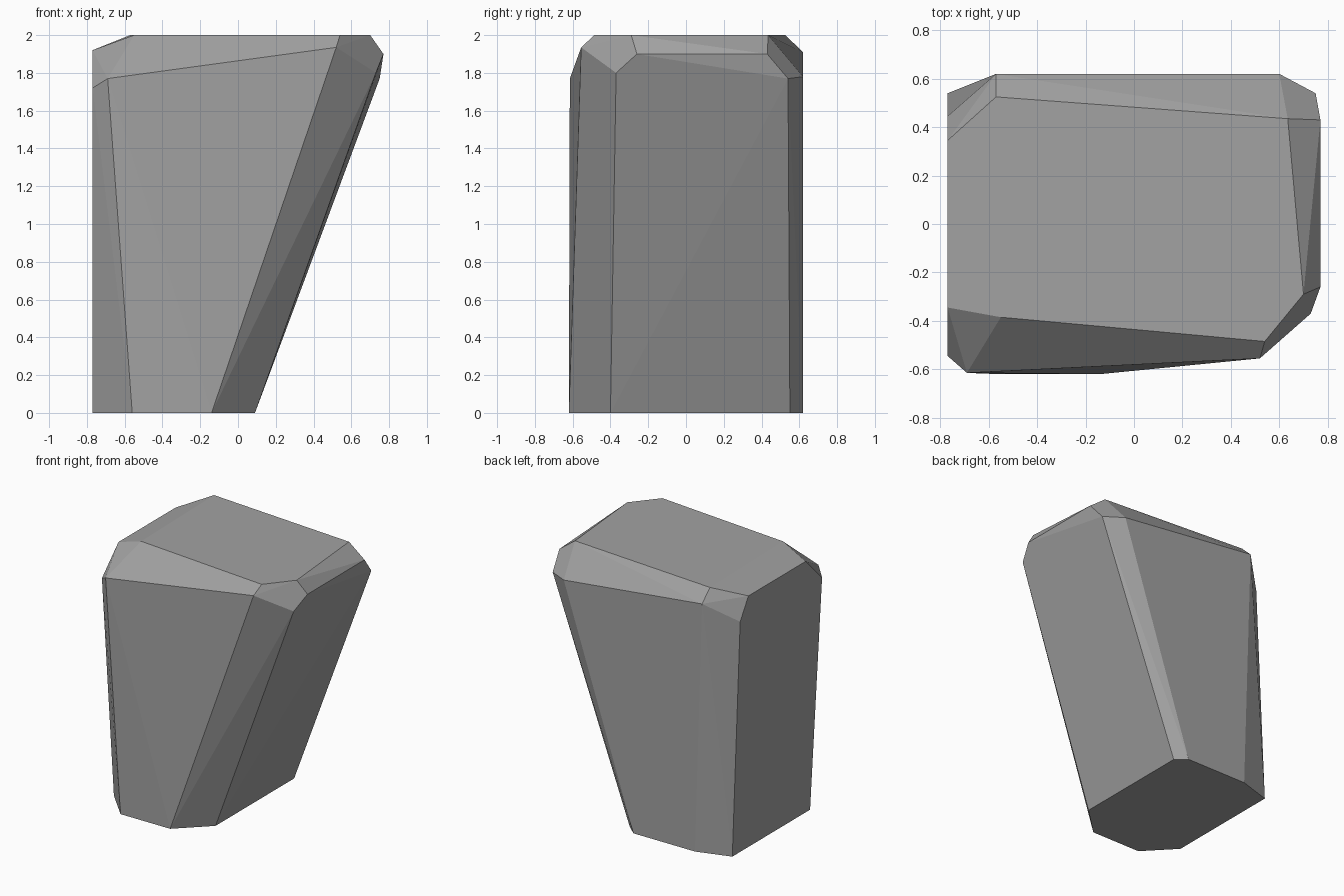
import bpy
import bmesh
from math import radians

default = bpy.data.objects.get("Cube")
if default:
    bpy.data.objects.remove(default, do_unlink=True)

# Stone colour
stone = bpy.data.materials.new("stone grey")
stone.use_nodes = True
grey = (0.36, 0.36, 0.36, 1)
stone.diffuse_color = grey
stone.node_tree.nodes["Principled BSDF"].inputs["Base Color"].default_value = grey

# Corner rings, each running front left, front, right, back
base = [(-.77, -.40), (-.56, -.62), (-.14, -.62), (.09, -.40),
        (.09, .55), (.01, .62), (-.51, .62), (-.77, .54)]
shoulder = [(-.77, -.545, 1.72), (-.69, -.615, 1.77), (.52, -.555, 1.935),
            (.73, -.37, 1.8), (.77, -.26, 1.9), (.77, .43, 1.9),
            (.75, .54, 1.77), (.60, .62, 1.78), (-.57, .62, 1.91),
            (-.77, .445, 1.76)]
crown = [(-.55, -.385), (.54, -.485), (.70, -.29), (.635, .435), (-.57, .525)]
crown_edge = [(-.77, -.345, 1.92), (-.77, .345, 1.92)]

corners = ([(x, y, 0) for x, y in base] + shoulder +
           [(x, y, 2) for x, y in crown] + crown_edge)

# Faceted boulder: wrap the corners, then merge nearly flat facets
bm = bmesh.new()
for co in corners:
    bm.verts.new(co)
bmesh.ops.convex_hull(bm, input=bm.verts[:])
loose = [v for v in bm.verts if not v.link_faces]
bmesh.ops.delete(bm, geom=loose, context='VERTS')
bmesh.ops.dissolve_limit(bm, angle_limit=radians(2),
                         verts=bm.verts[:], edges=bm.edges[:])
bmesh.ops.recalc_face_normals(bm, faces=bm.faces[:])

mesh = bpy.data.meshes.new("boulder")
bm.to_mesh(mesh)
bm.free()
mesh.materials.append(stone)
boulder = bpy.data.objects.new("boulder", mesh)
bpy.context.collection.objects.link(boulder)
